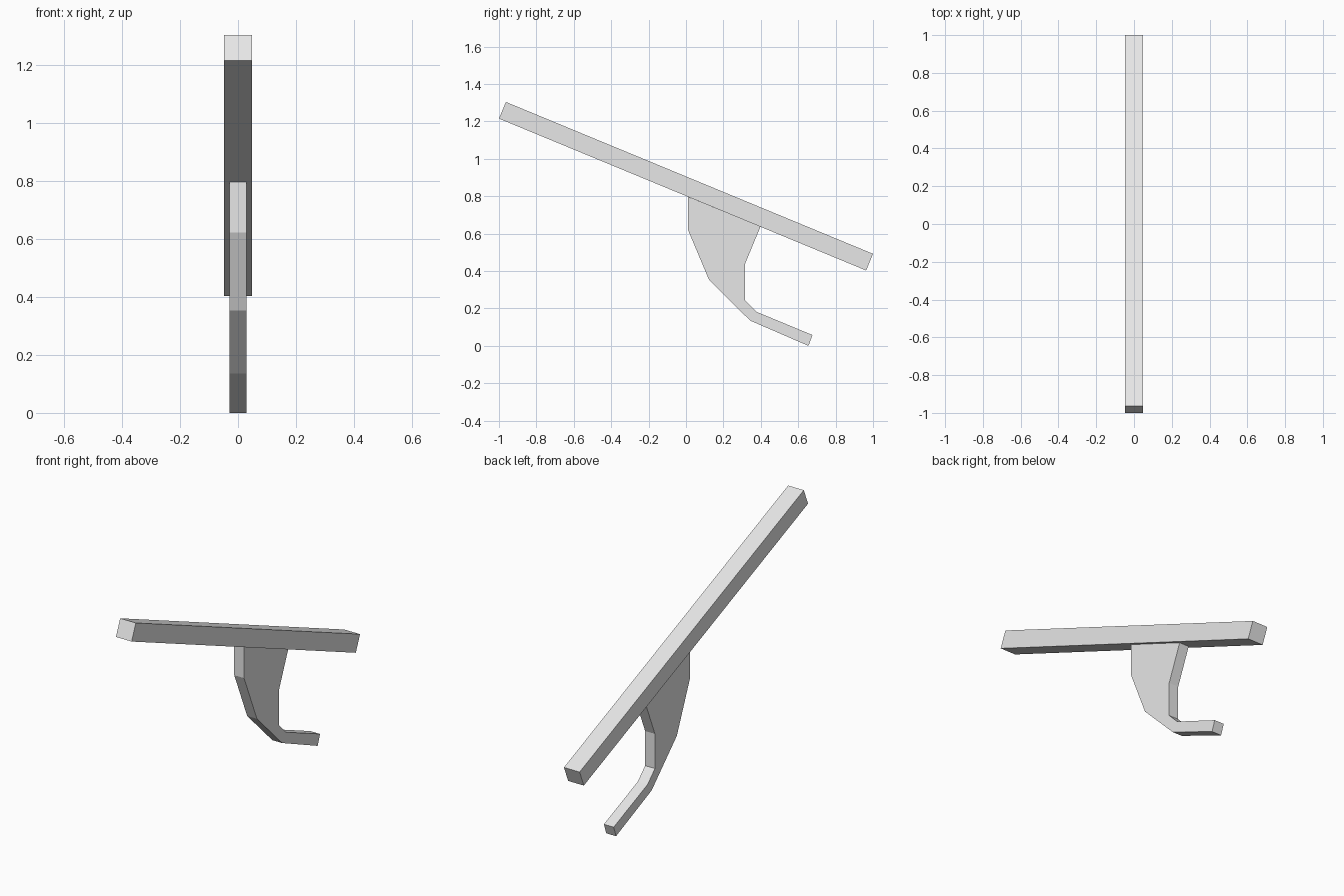
import bpy
import bmesh

cube = bpy.data.objects.get("Cube")
if cube:
    bpy.data.objects.remove(cube, do_unlink=True)

# Single light grey material
grey = bpy.data.materials.new("light grey")
grey.use_nodes = True
colour = (0.8, 0.8, 0.8, 1.0)
grey.diffuse_color = colour
grey.node_tree.nodes["Principled BSDF"].inputs["Base Color"].default_value = colour


def extrude_profile(name, profile, half_width):
    """Extrude a side (y, z) profile symmetrically along x."""
    bm = bmesh.new()
    face = bm.faces.new([bm.verts.new((-half_width, y, z)) for y, z in profile])
    result = bmesh.ops.extrude_face_region(bm, geom=[face])
    verts = [g for g in result["geom"] if isinstance(g, bmesh.types.BMVert)]
    bmesh.ops.translate(bm, verts=verts, vec=(2 * half_width, 0, 0))
    bmesh.ops.recalc_face_normals(bm, faces=bm.faces)
    mesh = bpy.data.meshes.new(name)
    bm.to_mesh(mesh)
    bm.free()
    mesh.materials.append(grey)
    obj = bpy.data.objects.new(name, mesh)
    bpy.context.collection.objects.link(obj)
    return obj


# Long sloping square bar
extrude_profile("sloping_bar", [
    (-1.0, 1.215), (0.963, 0.403), (1.0, 0.492), (-0.963, 1.304)], 0.048)

# Tapered bracket under the bar, ending in a thin forward-bent arm
extrude_profile("bracket_arm", [
    (0.01, 0.797), (0.01, 0.622), (0.123, 0.353), (0.343, 0.135),
    (0.655, 0.0), (0.676, 0.058), (0.379, 0.181), (0.315, 0.245),
    (0.315, 0.437), (0.398, 0.637)], 0.03)
